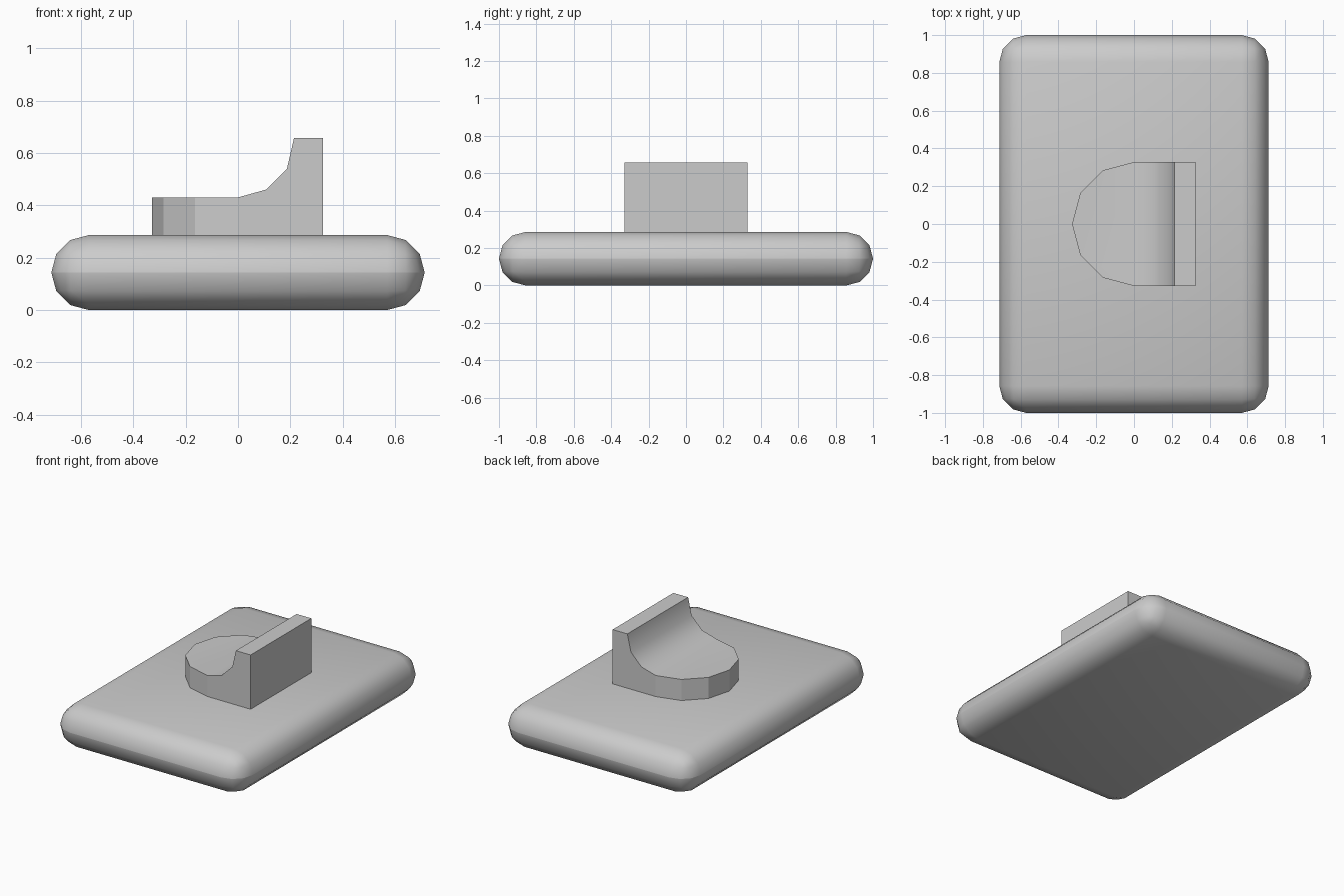
import bpy, bmesh, math

if "Cube" in bpy.data.objects:
    bpy.data.objects.remove(bpy.data.objects["Cube"])

grey = bpy.data.materials.new("light grey")
grey.diffuse_color = (0.6, 0.6, 0.6, 1)
grey.use_nodes = True
grey.node_tree.nodes["Principled BSDF"].inputs["Base Color"].default_value = grey.diffuse_color


def make_object(name, bm):
    mesh = bpy.data.meshes.new(name)
    bm.to_mesh(mesh)
    bm.free()
    mesh.materials.append(grey)
    obj = bpy.data.objects.new(name, mesh)
    bpy.context.collection.objects.link(obj)
    return obj


# Base plate: box with fully rounded edges and ball corners
HX, HY, H = 0.713, 1.0, 0.286
bm = bmesh.new()
bmesh.ops.create_cube(bm, size=1)
for v in bm.verts:
    v.co = (v.co.x * 2 * HX, v.co.y * 2 * HY, (v.co.z + 0.5) * H)
bmesh.ops.bevel(bm, geom=bm.edges[:], offset=H / 2 - 0.0005, segments=3,
                profile=0.5, affect='EDGES')
base = make_object("base_plate", bm)
bpy.context.view_layer.objects.active = base
base.select_set(True)
bpy.ops.object.shade_smooth_by_angle(angle=math.radians(29))

# Knob: lofted through stations along x (x, half width, top height)
R = 0.328
round_end = [(-R * math.cos(math.radians(a)), R * math.sin(math.radians(a)), 0.43)
             for a in (0, 30, 60, 90)]
scoop = [(0.107, R, 0.46), (0.187, R, 0.54), (0.214, R, 0.657), (0.325, R, 0.657)]
bm = bmesh.new()
rings = []
for x, w, top in round_end + scoop:
    rings.append([bm.verts.new(p) for p in
                  ((x, -w, 0.28), (x, w, 0.28), (x, w, top), (x, -w, top))])
for a, b in zip(rings, rings[1:]):
    for i in range(4):
        j = (i + 1) % 4
        bm.faces.new((a[i], a[j], b[j], b[i]))
bm.faces.new(rings[-1])
bmesh.ops.remove_doubles(bm, verts=bm.verts[:], dist=0.0005)
# Merge the level floor into one face, then smooth the scoop
flat = [e for e in bm.edges if len(e.link_faces) == 2 and e.calc_face_angle(1) < 0.01]
bmesh.ops.dissolve_edges(bm, edges=flat, use_verts=False)
bmesh.ops.recalc_face_normals(bm, faces=bm.faces[:])
for f in bm.faces:
    f.smooth = f.normal.z > 0.1 and f.calc_center_median().z < 0.64
for e in bm.edges:
    e.smooth = all(f.smooth for f in e.link_faces)
make_object("scooped_knob", bm)
